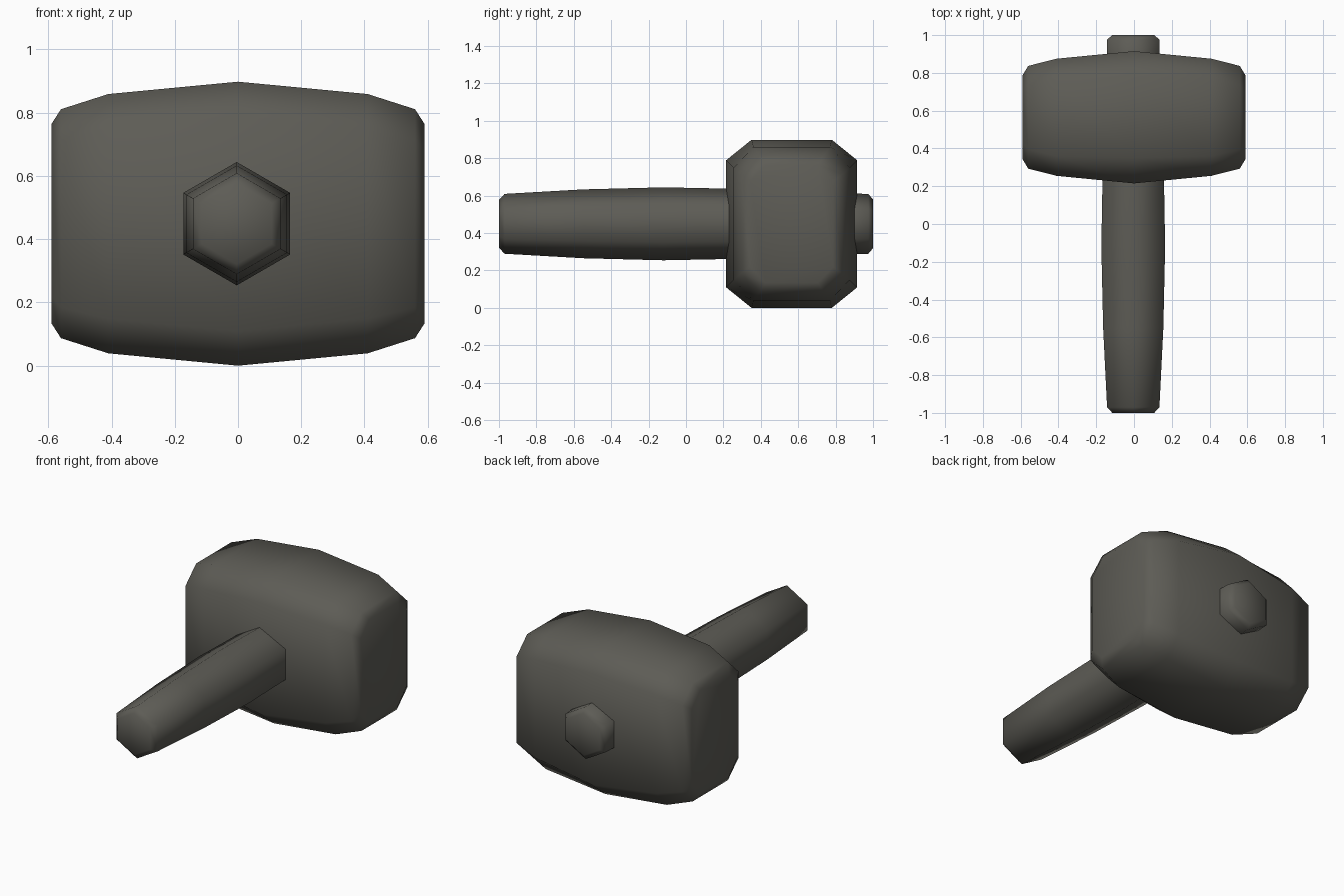
import bpy, bmesh, math

if "Cube" in bpy.data.objects:
    bpy.data.objects.remove(bpy.data.objects["Cube"])

mat = bpy.data.materials.new("dark_iron")
mat.diffuse_color = (0.11, 0.107, 0.092, 1)
mat.use_nodes = True
mat.node_tree.nodes["Principled BSDF"].inputs["Base Color"].default_value = mat.diffuse_color


def loft(name, rings):
    """Skin a closed solid through a list of equal-length rings."""
    bm = bmesh.new()
    loops = [[bm.verts.new(p) for p in ring] for ring in rings]
    n = len(loops[0])
    for a, b in zip(loops, loops[1:]):
        for i in range(n):
            j = (i + 1) % n
            bm.faces.new((a[i], a[j], b[j], b[i]))
    bm.faces.new(loops[0])
    bm.faces.new(loops[-1])
    bmesh.ops.recalc_face_normals(bm, faces=bm.faces)
    mesh = bpy.data.meshes.new(name)
    bm.to_mesh(mesh)
    bm.free()
    obj = bpy.data.objects.new(name, mesh)
    bpy.context.collection.objects.link(obj)
    mesh.materials.append(mat)
    bpy.ops.object.select_all(action='DESELECT')
    obj.select_set(True)
    bpy.context.view_layer.objects.active = obj
    bpy.ops.object.shade_smooth_by_angle(angle=math.radians(75))
    return obj


CZ = 0.449   # height of the handle axis
HY = 0.565   # depth of the head centre


def octagon(x, inner_y, outer_y, inner_z, outer_z):
    quarter = [(outer_y, inner_z), (inner_y, outer_z)]
    half = quarter + [(-y, z) for y, z in reversed(quarter)]
    full = half + [(-y, -z) for y, z in half]
    return [(x, HY + y, CZ + z) for y, z in full]


# Hammer head: chamfered block, fattest in the middle
side = [(0.41, 0.205, 0.31, 0.30, 0.41),
        (0.56, 0.17, 0.272, 0.265, 0.362),
        (0.59, 0.14, 0.222, 0.23, 0.315)]
middle = [(0.0, 0.215, 0.35, 0.34, 0.449)]
sections = [(-s[0],) + s[1:] for s in reversed(side)] + middle + side
loft("hammer_head", [octagon(*s) for s in sections])

# Handle: six-sided, swollen at the grip, running through the head
profile = [(-1.0, 0.128), (-0.97, 0.16), (-0.55, 0.184), (-0.12, 0.195),
           (0.23, 0.188), (0.88, 0.162), (0.975, 0.16), (1.0, 0.13)]
loft("handle", [[(r * math.sin(k * math.pi / 3) - 0.004, y,
                  CZ + r * math.cos(k * math.pi / 3)) for k in range(6)]
                for y, r in profile])
